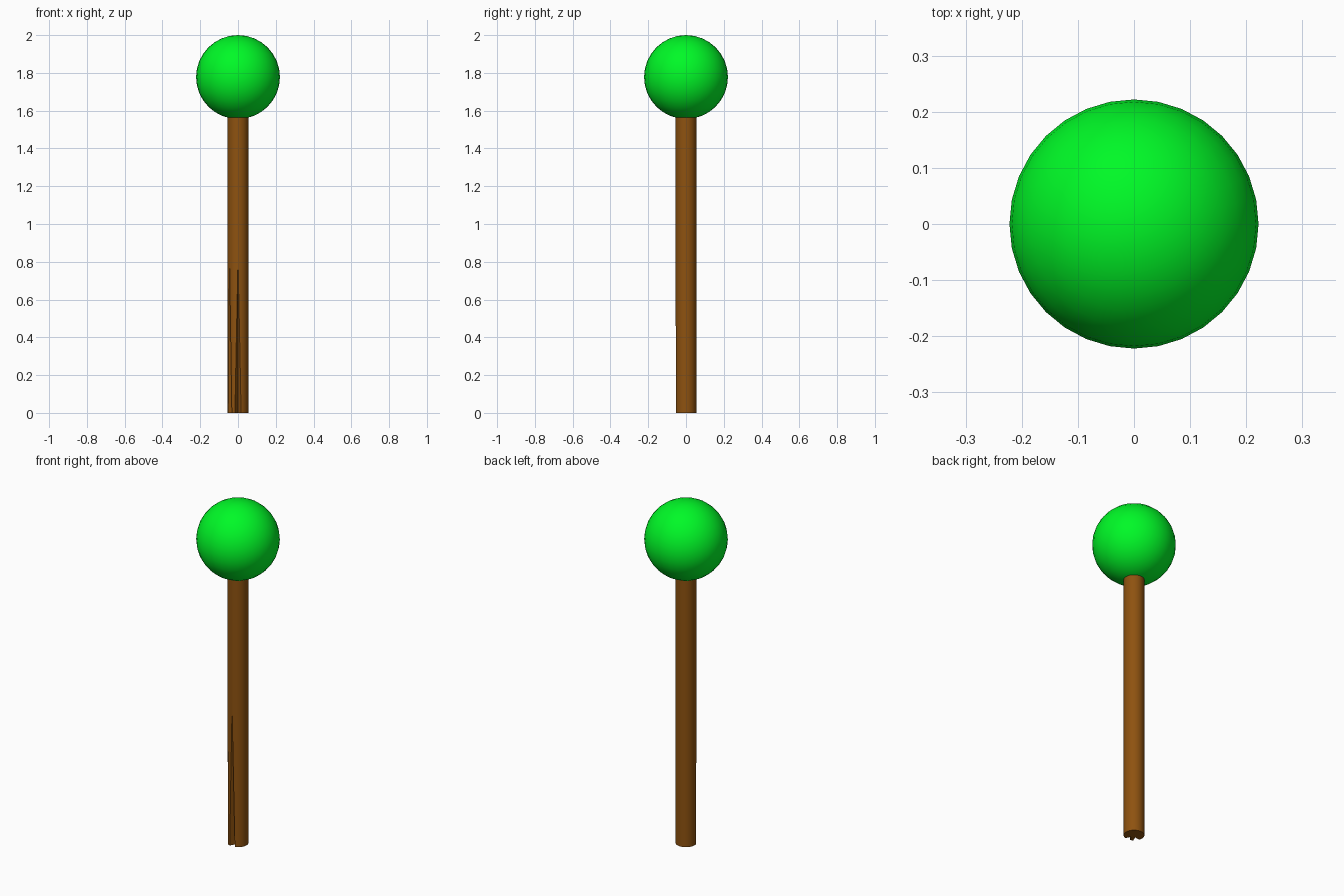
import bpy
from math import sin, cos, radians

if "Cube" in bpy.data.objects:
    bpy.data.objects.remove(bpy.data.objects["Cube"])

R = 0.055


def paint(obj, name, color):
    mat = bpy.data.materials.new(name)
    mat.diffuse_color = (*color, 1)
    mat.use_nodes = True
    mat.node_tree.nodes["Principled BSDF"].inputs["Base Color"].default_value = mat.diffuse_color
    obj.data.materials.clear()
    obj.data.materials.append(mat)


def smooth(obj):
    bpy.ops.object.select_all(action='DESELECT')
    obj.select_set(True)
    bpy.context.view_layer.objects.active = obj
    bpy.ops.object.shade_smooth_by_angle(angle=radians(35))


# Round crown
bpy.ops.mesh.primitive_uv_sphere_add(segments=32, ring_count=16, radius=0.222,
                                     location=(0, 0, 1.778))
crown = bpy.context.object
crown.name = "crown"
paint(crown, "leaf_green", (0.0, 0.95, 0.02))
smooth(crown)

# Straight trunk
bpy.ops.mesh.primitive_cylinder_add(vertices=32, radius=R, depth=1.58,
                                    location=(0, 0, 0.79))
trunk = bpy.context.object
trunk.name = "trunk"
paint(trunk, "bark_brown", (0.27, 0.085, 0.005))

# Two tapering grooves carved into the foot of the trunk, front and front left
for i, angle in enumerate((0, -54)):
    a = radians(angle)
    bpy.ops.mesh.primitive_cone_add(vertices=4, radius1=1, depth=0.87,
                                    location=(R * sin(a), -R * cos(a), 0.385),
                                    rotation=(0, 0, a))
    cutter = bpy.context.object
    cutter.name = f"groove_cutter_{i + 1}"
    cutter.scale = (0.019, 0.034, 1)
    cutter.hide_render = True
    mod = trunk.modifiers.new("groove", 'BOOLEAN')
    mod.operation = 'DIFFERENCE'
    mod.solver = 'EXACT'
    mod.object = cutter
    bpy.context.view_layer.objects.active = trunk
    bpy.ops.object.modifier_apply(modifier=mod.name)
    bpy.data.objects.remove(cutter)

smooth(trunk)
